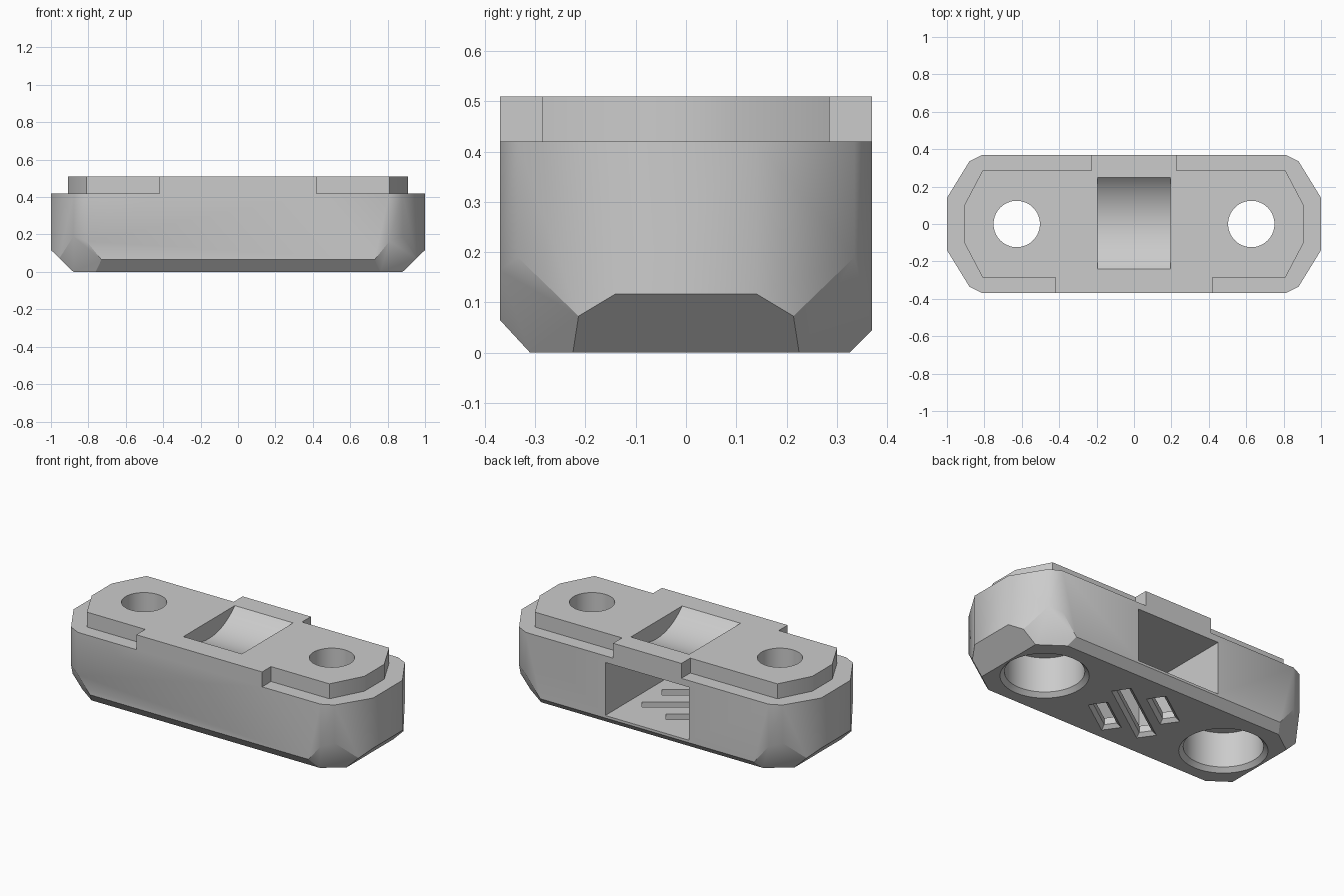
import bpy, bmesh, math
from mathutils import Vector, Matrix

if "Cube" in bpy.data.objects:
    bpy.data.objects.remove(bpy.data.objects["Cube"], do_unlink=True)

mat = bpy.data.materials.new("plain grey")
mat.use_nodes = True
GREY = (0.6, 0.6, 0.6, 1)
mat.diffuse_color = GREY
mat.node_tree.nodes["Principled BSDF"].inputs["Base Color"].default_value = GREY


def to_object(bm, name):
    bmesh.ops.recalc_face_normals(bm, faces=bm.faces)
    mesh = bpy.data.meshes.new(name)
    bm.to_mesh(mesh)
    bm.free()
    mesh.materials.append(mat)
    obj = bpy.data.objects.new(name, mesh)
    bpy.context.collection.objects.link(obj)
    return obj


def prism(outline, z0, z1):
    """Extrude an xy outline from z0 to z1."""
    bm = bmesh.new()
    face = bm.faces.new([bm.verts.new((x, y, z0)) for x, y in outline])
    top = bmesh.ops.extrude_face_region(bm, geom=[face])["geom"]
    verts = [v for v in top if isinstance(v, bmesh.types.BMVert)]
    bmesh.ops.translate(bm, verts=verts, vec=(0, 0, z1 - z0))
    return bm


def mirror_x(half):
    return half + [(-x, y) for x, y in reversed(half)]


def box(x, y0, y1, z0, z1):
    return prism([(-x, y0), (x, y0), (x, y1), (-x, y1)], z0, z1)


def cone(r0, r1, z0, z1, x):
    bm = bmesh.new()
    bmesh.ops.create_cone(bm, cap_ends=True, segments=64, radius1=r0, radius2=r1, depth=z1 - z0,
                          matrix=Matrix.Translation((x, 0, (z0 + z1) / 2)))
    return bm


def combine(target, bm, operation="DIFFERENCE"):
    """Apply a boolean with a temporary solid."""
    tool = to_object(bm, "tool")
    mod = target.modifiers.new("cut", "BOOLEAN")
    mod.operation, mod.solver, mod.object = operation, "EXACT", tool
    bpy.context.view_layer.objects.active = target
    bpy.ops.object.modifier_apply(modifier=mod.name)
    bpy.data.objects.remove(tool, do_unlink=True)


# Lower body with cut corners
quarter = [(0.81, 0.37), (0.88, 0.335), (1, 0.14)]
right_side = [(x, -y) for x, y in quarter] + quarter[::-1]
body = prism(mirror_x(right_side), 0, 0.42)

# Bevelled bottom: front, back, ends and four corners
planes = [((0, -0.31, 0), (0, -0.065, -0.06)), ((0, 0.325, 0), (0, 0.045, -0.045))]
for sx in (-1, 1):
    planes.append(((sx * 0.88, 0, 0), (sx * 0.117, 0, -0.12)))
    for sy in (-1, 1):
        planes.append(((sx * 0.88, sy * 0.225, 0), (sx * 0.527, sy * 0.736, -0.426)))
for point, normal in planes:
    geom = body.verts[:] + body.edges[:] + body.faces[:]
    cut = bmesh.ops.bisect_plane(body, geom=geom, plane_co=point, plane_no=Vector(normal).normalized(),
                                 clear_outer=True)["geom_cut"]
    bmesh.ops.contextual_create(body, geom=[e for e in cut if isinstance(e, bmesh.types.BMEdge)])
housing = to_object(body, "housing")

# Raised top plate with a front and a back tab
plate = [(0.42, -0.37), (0.42, -0.285), (0.81, -0.285), (0.91, -0.095),
         (0.91, 0.095), (0.81, 0.285), (0.228, 0.285), (0.228, 0.37)]
combine(housing, prism(mirror_x(plate), 0.42, 0.51), "UNION")

# Cavity open at the back
combine(housing, box(0.28, -0.29, 0.6, 0.06, 0.38))

# Concave scoop in the top
half, depth = 0.245, 0.105
radius = (half ** 2 + depth ** 2) / (2 * depth)
scoop = bmesh.new()
turn = Matrix.Translation((0, 0.003, 0.51 - depth + radius)) @ Matrix.Rotation(math.pi / 2, 4, "Y")
bmesh.ops.create_cone(scoop, cap_ends=True, segments=128, radius1=radius, radius2=radius,
                      depth=0.39, matrix=turn)
combine(housing, scoop)

# Round sockets below with narrower holes through the top
for x in (-0.627, 0.627):
    combine(housing, cone(0.124, 0.124, 0.1, 0.6, x))
    combine(housing, cone(0.216, 0.216, -0.1, 0.235, x))
    combine(housing, cone(0.264, 0.216, -0.024, 0.024, x))

# Slanted slots through the floor, flared at the underside
for x, y, length in ((0, 0, 0.48), (0.1, -0.125, 0.24), (-0.1, 0.125, 0.24)):
    place = Matrix.Translation((x, y, 0)) @ Matrix.Rotation(math.radians(35), 4, "Z")
    l, w = length / 2, 0.035
    slot = prism([(-l, -w), (l, -w), (l, w), (-l, w)], -0.02, 0.12)
    flare = prism([(-l, -w), (l, -w), (l, w), (-l, w)], -0.02, 0.02)
    for v in flare.verts:
        if v.co.z < 0:
            v.co.x += math.copysign(0.04, v.co.x)
            v.co.y += math.copysign(0.04, v.co.y)
    for bm in (slot, flare):
        bm.transform(place)
        combine(housing, bm)

# Soft wall corners, crisp bevels
bpy.ops.object.select_all(action="DESELECT")
housing.select_set(True)
bpy.context.view_layer.objects.active = housing
bpy.ops.object.shade_smooth_by_angle(angle=math.radians(32.5))
